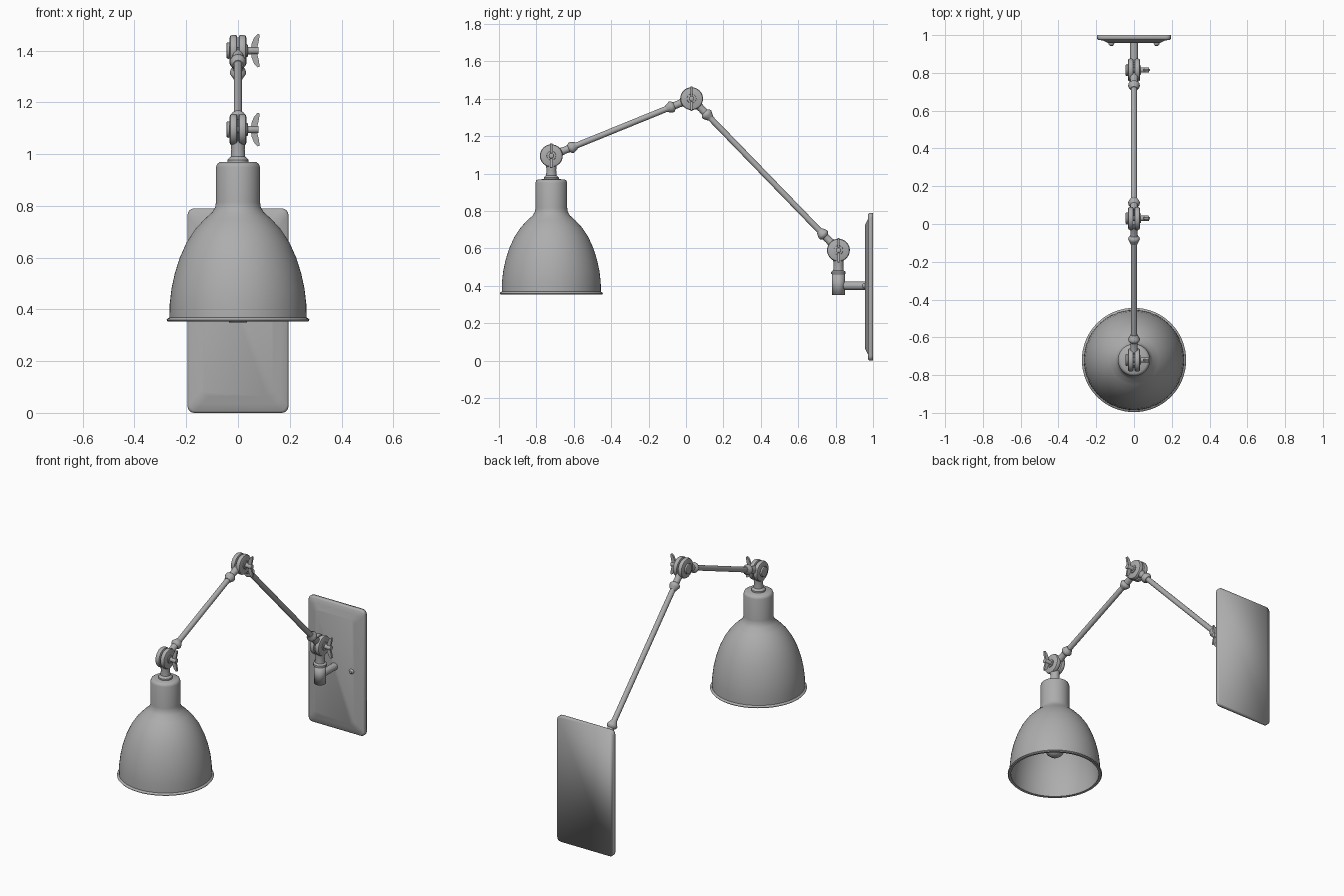
import bpy, bmesh, math
from mathutils import Vector, Matrix

cube = bpy.data.objects.get("Cube")
if cube:
    bpy.data.objects.remove(cube)

GREY = 0.42
metal = bpy.data.materials.new("brushed_grey_metal")
metal.use_nodes = True
metal.diffuse_color = (GREY, GREY, GREY, 1)
metal.node_tree.nodes["Principled BSDF"].inputs["Base Color"].default_value = (GREY, GREY, GREY, 1)


def finish(name, bm, angle=40):
    bmesh.ops.recalc_face_normals(bm, faces=bm.faces)
    mesh = bpy.data.meshes.new(name)
    bm.to_mesh(mesh)
    bm.free()
    mesh.materials.append(metal)
    obj = bpy.data.objects.new(name, mesh)
    bpy.context.collection.objects.link(obj)
    bpy.ops.object.select_all(action='DESELECT')
    obj.select_set(True)
    bpy.context.view_layer.objects.active = obj
    if angle is None:
        bpy.ops.object.shade_smooth()
    else:
        bpy.ops.object.shade_smooth_by_angle(angle=math.radians(angle))
    return obj


def lathe(name, profile, origin=(0, 0, 0), axis=(0, 0, 1), steps=32, angle=40):
    """Turn (radius, distance) pairs around an axis through origin."""
    bm = bmesh.new()
    verts = [bm.verts.new((r, 0, t)) for r, t in profile]
    edges = [bm.edges.new(pair) for pair in zip(verts, verts[1:])]
    bmesh.ops.spin(bm, geom=verts + edges, cent=(0, 0, 0), axis=(0, 0, 1),
                   angle=math.tau, steps=steps)
    bmesh.ops.remove_doubles(bm, verts=bm.verts, dist=1e-5)
    turn = Vector((0, 0, 1)).rotation_difference(Vector(axis)).to_matrix().to_4x4()
    bm.transform(Matrix.Translation(origin) @ turn)
    return finish(name, bm, angle)


def disc(name, origin, x0, x1, r, soft):
    """Round-edged disc lying across the x axis."""
    lathe(name, [(0, x0), (r - soft, x0), (r - soft * 0.3, x0 + soft * 0.3), (r, x0 + soft),
                 (r, x1 - soft), (r - soft * 0.3, x1 - soft * 0.3), (r - soft, x1), (0, x1)],
          origin, (1, 0, 0))


def wing_nut(name, origin):
    """Two upright wings drawn as a flat crescent."""
    half = [(0.05, 0.0), (0.052, 0.025), (0.062, 0.05), (0.076, 0.065),
            (0.084, 0.062), (0.08, 0.035), (0.075, 0.015)]
    outline = half + [(x, -z) for x, z in reversed(half[1:])]
    bm = bmesh.new()
    face = bm.faces.new([bm.verts.new((x, -0.006, z)) for x, z in outline])
    out = bmesh.ops.extrude_face_region(bm, geom=[face])
    bmesh.ops.translate(bm, vec=(0, 0.012, 0),
                        verts=[v for v in out["geom"] if isinstance(v, bmesh.types.BMVert)])
    bm.transform(Matrix.Translation(origin))
    finish(name, bm, 30)


def joint(prefix, origin):
    disc(prefix + "_left_disc", origin, 0.002, 0.032, 0.061, 0.01)
    disc(prefix + "_right_disc", origin, -0.032, -0.002, 0.061, 0.01)
    disc(prefix + "_bolt_head", origin, -0.045, -0.03, 0.032, 0.007)
    disc(prefix + "_bolt", origin, -0.03, 0.08, 0.014, 0.003)
    disc(prefix + "_washer", origin, 0.03, 0.038, 0.025, 0.003)
    wing_nut(prefix + "_wing_nut", origin)


def arm(prefix, start, end):
    start, end = Vector(start), Vector(end)
    length = (end - start).length
    direction = (end - start).normalized()
    lathe(prefix + "_rod", [(0, 0.1), (0.016, 0.1), (0.016, length - 0.1), (0, length - 0.1)],
          start, direction, 20)
    # Tapered sockets with a collar at both ends
    for label, at, way in (("start", start, direction), ("end", end, -direction)):
        lathe(f"{prefix}_{label}_socket",
              [(0, 0.045), (0.024, 0.045), (0.019, 0.075), (0.02, 0.1), (0.03, 0.11),
               (0.031, 0.12), (0.026, 0.13), (0.019, 0.145), (0, 0.145)], at, way, 24)


def slab(bm, rings):
    """Stack of rounded rectangles (half width, half height, y) closed at both ends."""
    loops = []
    for w, h, y in rings:
        r, loop = 0.025, []
        for k, (sx, sz) in enumerate(((1, 1), (-1, 1), (-1, -1), (1, -1))):
            for i in range(5):
                a = math.pi / 2 * (k + i / 4)
                loop.append(bm.verts.new((sx * (w - r) + r * math.cos(a), y,
                                          0.395 + sz * (h - r) + r * math.sin(a))))
        loops.append(loop)
    for a, b in zip(loops, loops[1:]):
        for i in range(len(a)):
            j = (i + 1) % len(a)
            bm.faces.new((a[i], a[j], b[j], b[i]))
    bm.faces.new(loops[0])
    bm.faces.new(loops[-1])


LAMP = (0, -0.72, 1.095)
ELBOW = (0, 0.03, 1.40)
WALL = (0, 0.815, 0.59)

# Hinges and arms
for label, point in (("lamp_joint", LAMP), ("elbow_joint", ELBOW), ("wall_joint", WALL)):
    joint(label, point)
arm("front_arm", LAMP, ELBOW)
arm("rear_arm", ELBOW, WALL)

# Shade: outer shell, rolled rim and inner shell
outer = [(0.265, 0.368), (0.264, 0.42), (0.257, 0.48), (0.244, 0.54), (0.225, 0.60),
         (0.198, 0.66), (0.165, 0.71), (0.13, 0.748), (0.1, 0.775), (0.088, 0.795), (0.085, 0.815)]
inner = [(r - 0.008, z - 0.003) for r, z in outer]
cap = [(0.085, 0.95), (0.081, 0.962), (0.07, 0.969), (0, 0.97)]
rim = [(0.257, 0.356), (0.272, 0.354), (0.276, 0.359), (0.272, 0.365)]
lathe("shade", [(0, 0.93), (0.077, 0.93)] + inner[::-1] + rim + outer + cap,
      (0, LAMP[1], 0), steps=64)

# Bulb
lathe("bulb", [(0, 0.475), (0.025, 0.48), (0.047, 0.497), (0.06, 0.53), (0.058, 0.565),
               (0.045, 0.61), (0.03, 0.66), (0.028, 0.72), (0.035, 0.73), (0.035, 0.93)],
      (0, LAMP[1], 0))

# Neck between shade and hinge
lathe("shade_neck", [(0, 0.965), (0.04, 0.965), (0.04, 0.978), (0.034, 0.985), (0.028, 0.99),
                     (0.026, 1.02), (0.03, 1.05), (0, 1.05)], (0, LAMP[1], 0))

# Wall bracket: upright barrel, neck and horizontal tube
lathe("bracket_barrel", [(0, 0.35), (0.034, 0.35), (0.034, 0.465), (0, 0.465)],
      (0, WALL[1], 0), angle=None)
lathe("bracket_neck", [(0, 0.46), (0.039, 0.462), (0.039, 0.474), (0.028, 0.482),
                       (0.026, 0.52), (0.03, 0.545), (0, 0.545)], (0, WALL[1], 0))
lathe("bracket_tube", [(0, 0), (0.022, 0), (0.022, 0.15), (0, 0.15)],
      (0, WALL[1], 0.4), (0, 1, 0), 24)

# Wall plate with a raised centre panel
bm = bmesh.new()
slab(bm, [(0.195, 0.395, 1.0), (0.195, 0.395, 0.98), (0.188, 0.388, 0.974),
          (0.165, 0.36, 0.972), (0.135, 0.33, 0.957)])
finish("wall_plate", bm, None)

# Plate screws
for side, x in (("left", 0.12), ("right", -0.12)):
    lathe(side + "_screw", [(0, -0.03), (0.009, -0.028), (0.015, -0.02), (0.016, -0.01),
                            (0.016, 0)], (x, 0.972, 0.4), (0, 1, 0), 20)
